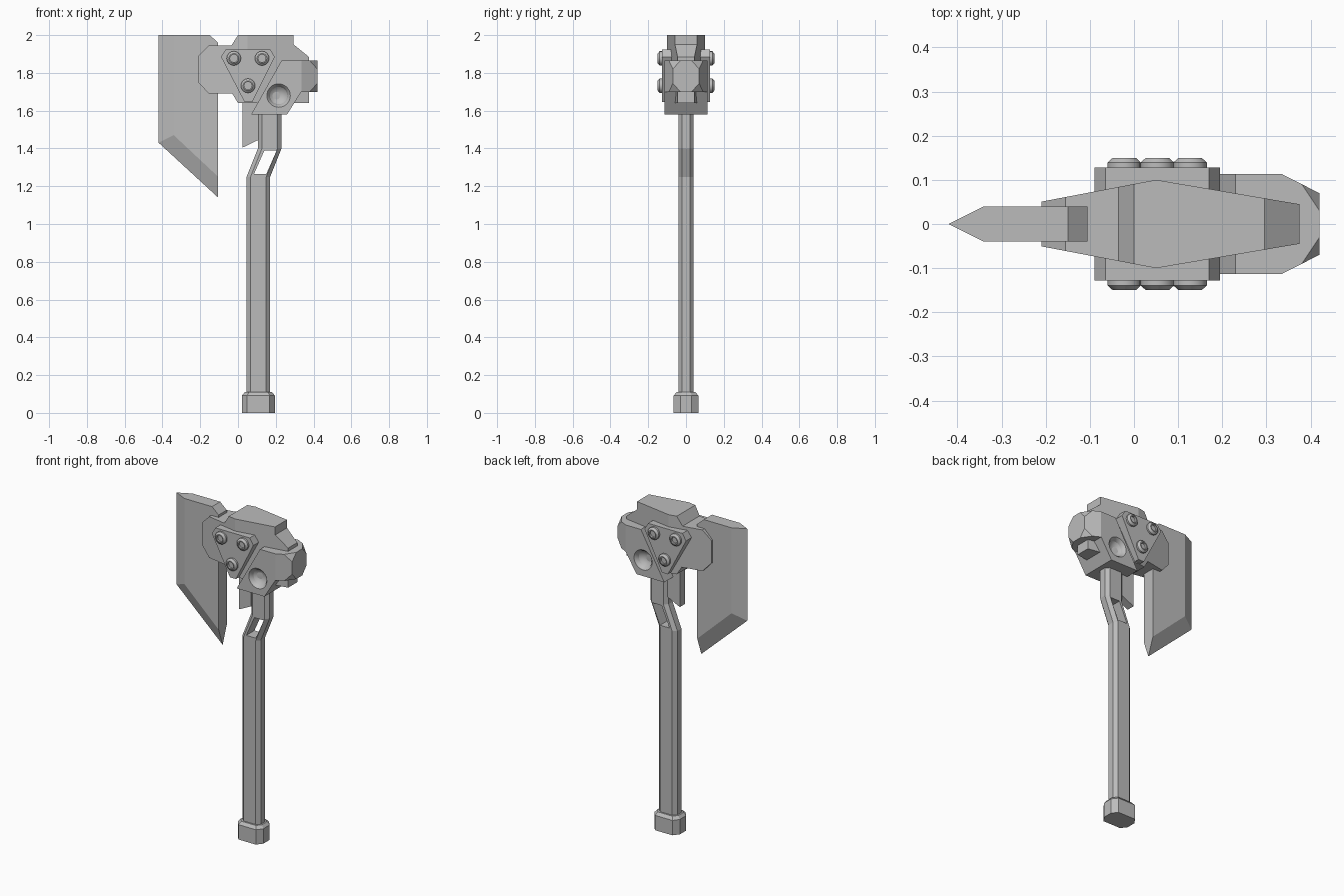
import bpy, bmesh, math
from mathutils import Vector

cube = bpy.data.objects.get("Cube")
if cube:
    bpy.data.objects.remove(cube, do_unlink=True)

steel = bpy.data.materials.new("grey_steel")
steel.use_nodes = True
GREY = (0.5, 0.5, 0.5, 1)
steel.diffuse_color = GREY
steel.node_tree.nodes["Principled BSDF"].inputs["Base Color"].default_value = GREY


def finish(name, bm):
    bmesh.ops.recalc_face_normals(bm, faces=bm.faces)
    mesh = bpy.data.meshes.new(name)
    bm.to_mesh(mesh)
    bm.free()
    mesh.materials.append(steel)
    obj = bpy.data.objects.new(name, mesh)
    bpy.context.collection.objects.link(obj)
    return obj


def activate(obj):
    bpy.ops.object.select_all(action='DESELECT')
    obj.select_set(True)
    bpy.context.view_layer.objects.active = obj


def slab(outline, width, fold=None):
    """Mirrored slab from an x-z outline; width(x) gives its half thickness."""
    bm = bmesh.new()
    face = bm.faces.new([bm.verts.new((x, -1, z)) for x, z in outline])
    new = bmesh.ops.extrude_face_region(bm, geom=[face])["geom"]
    for v in new:
        if isinstance(v, bmesh.types.BMVert):
            v.co.y = 1
    if fold is not None:
        bmesh.ops.bisect_plane(bm, geom=bm.verts[:] + bm.edges[:] + bm.faces[:],
                               plane_co=(fold, 0, 0), plane_no=(1, 0, 0))
    for v in bm.verts:
        v.co.y *= width(v.co.x)
    return bm


def octagon_loft(name, sections):
    """Each section: z, x centre, half width, half depth, corner cut x, corner cut y."""
    bm = bmesh.new()
    rings = []
    for z, c, w, d, cx, cy in sections:
        quarter = [(w, d - cy), (w - cx, d)]
        pts = quarter + [(-x, y) for x, y in quarter[::-1]]
        pts += [(-x, -y) for x, y in pts]
        rings.append([bm.verts.new((c + x, y, z)) for x, y in pts])
    for a, b in zip(rings, rings[1:]):
        for i in range(8):
            j = (i + 1) % 8
            bm.faces.new((a[i], a[j], b[j], b[i]))
    bm.faces.new(rings[0])
    bm.faces.new(rings[-1])
    return finish(name, bm)


def lathe_y(name, profile, x, z, side, sides):
    """Spin (radius, y) points around a y-directed axis."""
    bm = bmesh.new()
    vs = [bm.verts.new((x + r, side * y, z)) for r, y in profile]
    es = [bm.edges.new(p) for p in zip(vs, vs[1:])]
    bmesh.ops.spin(bm, geom=vs + es, cent=(x, 0, z), axis=(0, 1, 0),
                   angle=math.tau, steps=sides, use_duplicate=False)
    bmesh.ops.remove_doubles(bm, verts=bm.verts, dist=1e-5)
    return finish(name, bm)


def cut(obj, cutter):
    cutter.hide_render = True
    mod = obj.modifiers.new("cut", 'BOOLEAN')
    mod.operation, mod.object, mod.solver = 'DIFFERENCE', cutter, 'EXACT'
    activate(obj)
    bpy.ops.object.modifier_apply(modifier=mod.name)
    bpy.data.objects.remove(cutter, do_unlink=True)


def smooth(obj):
    activate(obj)
    bpy.ops.object.shade_smooth_by_angle(angle=math.radians(25))


# Blade: flat cheeks hulled with a sharp edge line
bm = bmesh.new()
for x, z in [(-.34, 2), (-.15, 2), (-.105, 1.96), (-.105, 1.25), (-.34, 1.47)]:
    for y in (-.04, .04):
        bm.verts.new((x, y, z))
for x, z in [(-.42, 2), (-.42, 1.43), (-.105, 1.14)]:
    bm.verts.new((x, 0, z))
bmesh.ops.convex_hull(bm, input=bm.verts)
bmesh.ops.dissolve_limit(bm, angle_limit=.03, verts=bm.verts, edges=bm.edges)
finish("blade", bm)

# Head body: widest at the fold, narrowing to both ends
FOLD = .05
body = [(-.21, 1.75), (-.155, 1.69), (-.03, 1.69), (0, 1.64), (.375, 1.64),
        (.375, 1.885), (.295, 1.95), (.295, 2), (0, 2), (-.035, 1.945),
        (-.155, 1.945), (-.21, 1.89)]
finish("head_body", slab(body, lambda x: .1 - (.19 * (FOLD - x) if x < FOLD else .17 * (x - FOLD)), FOLD))

# Triangular side plates
plate = [(-.09, 1.885), (-.065, 1.925), (.17, 1.925), (.195, 1.885), (.075, 1.645), (.035, 1.645)]
finish("side_plates", slab(plate, lambda x: .128))

# Hammer block: tapered end with four clipped corners
TAPER = .335
block = [(.23, 1.865), (.42, 1.865), (.42, 1.7), (TAPER, 1.7), (.26, 1.58), (.07, 1.58)]
bm = slab(block, lambda x: .113 - max(0, x - TAPER) * .51, TAPER)
for side in (-1, 1):
    for z, dz in ((1.865, -.045), (1.7, .045)):
        a, b, c = (Vector(p) for p in ((.42, side * .03, z), (.38, side * .09, z), (.42, side * .07, z + dz)))
        n = (b - a).cross(c - a)
        if n.x < 0:
            n.negate()
        out = bmesh.ops.bisect_plane(bm, geom=bm.verts[:] + bm.edges[:] + bm.faces[:],
                                     plane_co=a, plane_no=n, clear_outer=True)
        rim = [e for e in out["geom_cut"] if isinstance(e, bmesh.types.BMEdge)]
        bmesh.ops.edgeloop_fill(bm, edges=rim)
hammer = finish("hammer_block", bm)

# Round dished recess on each side of the block
bowl = [(0, .14), (.062, .14), (.062, .113), (.05, .1)]
bowl += [(.05 * math.cos(t), .1 - .03 * math.sin(t)) for t in (.4, .8, 1.2)] + [(0, .07)]
for side in (-1, 1):
    cut(hammer, lathe_y("recess_cutter", bowl, .215, 1.68, side, 32))
smooth(hammer)

# Bolts with sockets
bolt = [(0, .12), (.038, .12), (.038, .139), (.026, .15), (.02, .15), (.02, .138), (0, .138)]
for side, label in ((-1, "front"), (1, "back")):
    for i, (x, z) in enumerate([(-.022, 1.877), (.127, 1.877), (.053, 1.732)]):
        smooth(lathe_y(f"{label}_bolt_{i + 1}", bolt, x, z, side, 16))

# Finger guard below the head
guard = [(.025, 1.66), (.025, 1.405), (.108, 1.445), (.108, 1.66)]
finish("finger_guard", slab(guard, lambda x: .025))

# Cranked handle with a slot through the bend
low, high = (.108, .0625, .04, .021, .02), (.168, .0625, .04, .021, .02)
handle = octagon_loft("handle", [(.08, *low), (1.25, *low), (1.4, *high), (1.65, *high)])
slot = [(.085, 1.265), (.15, 1.265), (.205, 1.39), (.14, 1.39)]
cut(handle, finish("slot_cutter", slab(slot, lambda x: .1)))

# Pommel
octagon_loft("pommel", [(0, .108, .087, .065, .027, .035), (.092, .108, .087, .065, .027, .035),
                        (.11, .108, .072, .05, .022, .027)])
